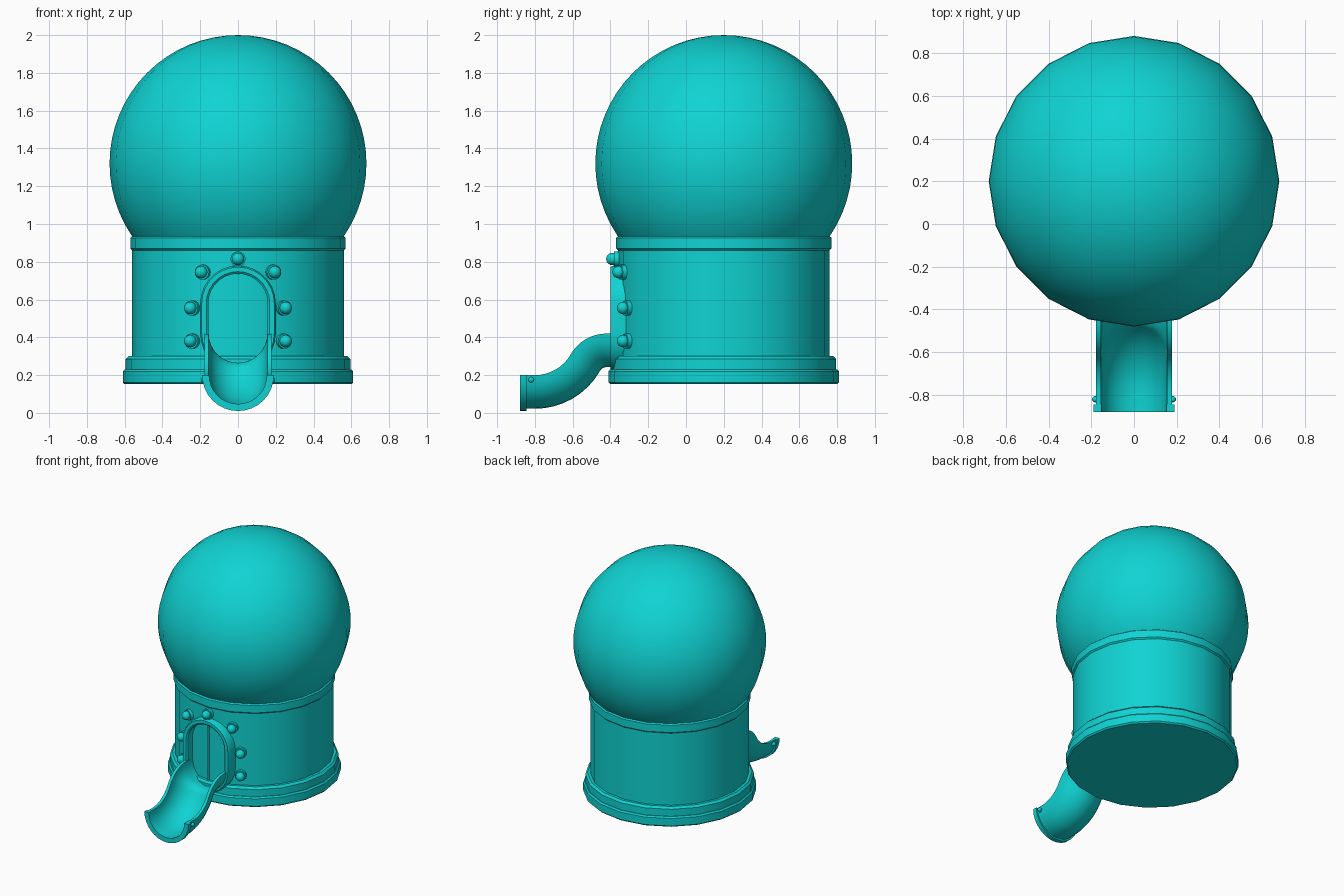
import bpy, bmesh
from math import sin, cos, pi, radians, sqrt
from mathutils import Vector

if "Cube" in bpy.data.objects:
    bpy.data.objects.remove(bpy.data.objects["Cube"], do_unlink=True)

# Single teal material
TEAL = (0.005, 0.65, 0.65, 1)
teal = bpy.data.materials.new("teal")
teal.use_nodes = True
teal.diffuse_color = TEAL
teal.node_tree.nodes["Principled BSDF"].inputs["Base Color"].default_value = TEAL

CY = 0.2        # y of the drum axis
SIDES = 20


def finish(name, bm, angle=35):
    bmesh.ops.recalc_face_normals(bm, faces=bm.faces)
    mesh = bpy.data.meshes.new(name)
    bm.to_mesh(mesh)
    bm.free()
    ob = bpy.data.objects.new(name, mesh)
    bpy.context.collection.objects.link(ob)
    mesh.materials.append(teal)
    bpy.ops.object.select_all(action='DESELECT')
    ob.select_set(True)
    bpy.context.view_layer.objects.active = ob
    bpy.ops.object.shade_smooth_by_angle(angle=radians(angle))
    return ob


def skin(name, rows, ring=False):
    """Join closed rows of points; cap the ends unless the rows form a ring."""
    bm = bmesh.new()
    vs = [[bm.verts.new(p) for p in row] for row in rows]
    n = len(vs[0])
    for i in range(len(vs) if ring else len(vs) - 1):
        a, b = vs[i], vs[(i + 1) % len(vs)]
        for j in range(n):
            k = (j + 1) % n
            bm.faces.new((a[j], a[k], b[k], b[j]))
    if not ring:
        bm.faces.new(vs[0])
        bm.faces.new(vs[-1])
    return finish(name, bm)


def lathe(name, profile):
    return skin(name, [[(r * sin(2 * pi * i / SIDES), CY + r * cos(2 * pi * i / SIDES), z)
                        for i in range(SIDES)] for r, z in profile])


# Globe
bm = bmesh.new()
bmesh.ops.create_uvsphere(bm, u_segments=SIDES, v_segments=32, radius=0.68)
bmesh.ops.translate(bm, verts=bm.verts, vec=(0, CY, 1.32))
finish("globe", bm)

# Drum and its bands
lathe("drum", [(0.56, 0.2), (0.56, 0.9)])
lathe("top_band", [(0.56, 0.86), (0.57, 0.87), (0.57, 0.927), (0.56, 0.935)])
lathe("lower_band", [(0.595, 0.2), (0.595, 0.285), (0.58, 0.3)])
lathe("base", [(0.6, 0.152), (0.61, 0.162), (0.61, 0.22), (0.6, 0.23)])


# Stadium-shaped door frame with a softened front edge
def stadium(r, steps=14):
    arch = [(r * cos(pi * i / steps), 0.58 + r * sin(pi * i / steps)) for i in range(steps + 1)]
    bowl = [(-r * cos(pi * i / steps), 0.42 - r * sin(pi * i / steps)) for i in range(steps + 1)]
    return arch + bowl


section = [(0.2, -0.3), (0.2, -0.385), (0.192, -0.4), (0.168, -0.4), (0.157, -0.39), (0.157, -0.3)]
skin("door_frame", [[(x, y, z) for x, z in stadium(r)] for r, y in section], ring=True)

# Thin strip down the middle of the door
bm = bmesh.new()
bmesh.ops.create_cube(bm, size=1)
bmesh.ops.scale(bm, verts=bm.verts, vec=(0.014, 0.02, 0.46))
bmesh.ops.translate(bm, verts=bm.verts, vec=(0, -0.356, 0.51))
finish("door_strip", bm)


# Half-pipe chute: each station is (y, z, slope angle)
def trough(name, stations, outer, inner, steps=16):
    arc = [pi * i / steps for i in range(steps + 1)]
    loop = [(outer, a) for a in arc] + [(inner, a) for a in reversed(arc)]
    rows = []
    for y, z, t in stations:
        down = Vector((0, sin(t), -cos(t)))
        rows.append([Vector((r * cos(a), y, z)) + down * r * sin(a) for r, a in loop])
    return skin(name, rows)


BEND = 0.22
turn = [radians(60) * i / 8 for i in range(9)]
path = [(-0.365, 0.42, 0)]
path += [(-0.42 - BEND * sin(t), 0.2 + BEND * cos(t), t) for t in turn]
path += [(-0.80 + BEND * sin(t), 0.42 - BEND * cos(t), t) for t in reversed(turn[:-1])]
path += [(-0.86, 0.2, 0)]
trough("chute", path, 0.178, 0.155)
trough("chute_lip", [(-0.845, 0.2, 0), (-0.88, 0.2, 0)], 0.19, 0.153)


# Domed bolt with a washer, pointing along a direction
def bolt(name, pos, direction, size):
    bm = bmesh.new()
    washer = bmesh.ops.create_cone(bm, cap_ends=True, segments=16, radius1=size,
                                   radius2=size, depth=size * 0.6)["verts"]
    bmesh.ops.translate(bm, verts=washer, vec=(0, 0, size * 0.2))
    ball = bmesh.ops.create_uvsphere(bm, u_segments=16, v_segments=10, radius=size * 0.82)["verts"]
    bmesh.ops.translate(bm, verts=ball, vec=(0, 0, size * 0.75))
    ob = finish(name, bm)
    ob.location = pos
    ob.rotation_mode = 'QUATERNION'
    ob.rotation_quaternion = Vector(direction).to_track_quat('Z', 'Y')


# Bolts around the door, set square to the drum wall
RAD = 0.56
for i, (x, z) in enumerate([(0, 0.815), (0.185, 0.745), (0.24, 0.555), (0.24, 0.38)]):
    for s in ((1, -1) if x else (1,)):
        dy = -sqrt(RAD ** 2 - x ** 2)
        bolt(f"door_bolt_{i}_{'left' if s > 0 else 'right'}",
             (s * x, CY + dy, z), (s * x, dy, 0), 0.04)

# Small bolts near the chute lip
for s, side in ((1, "left"), (-1, "right")):
    bolt("chute_bolt_" + side, (s * 0.168, -0.82, 0.175), (s, 0, 0), 0.018)
